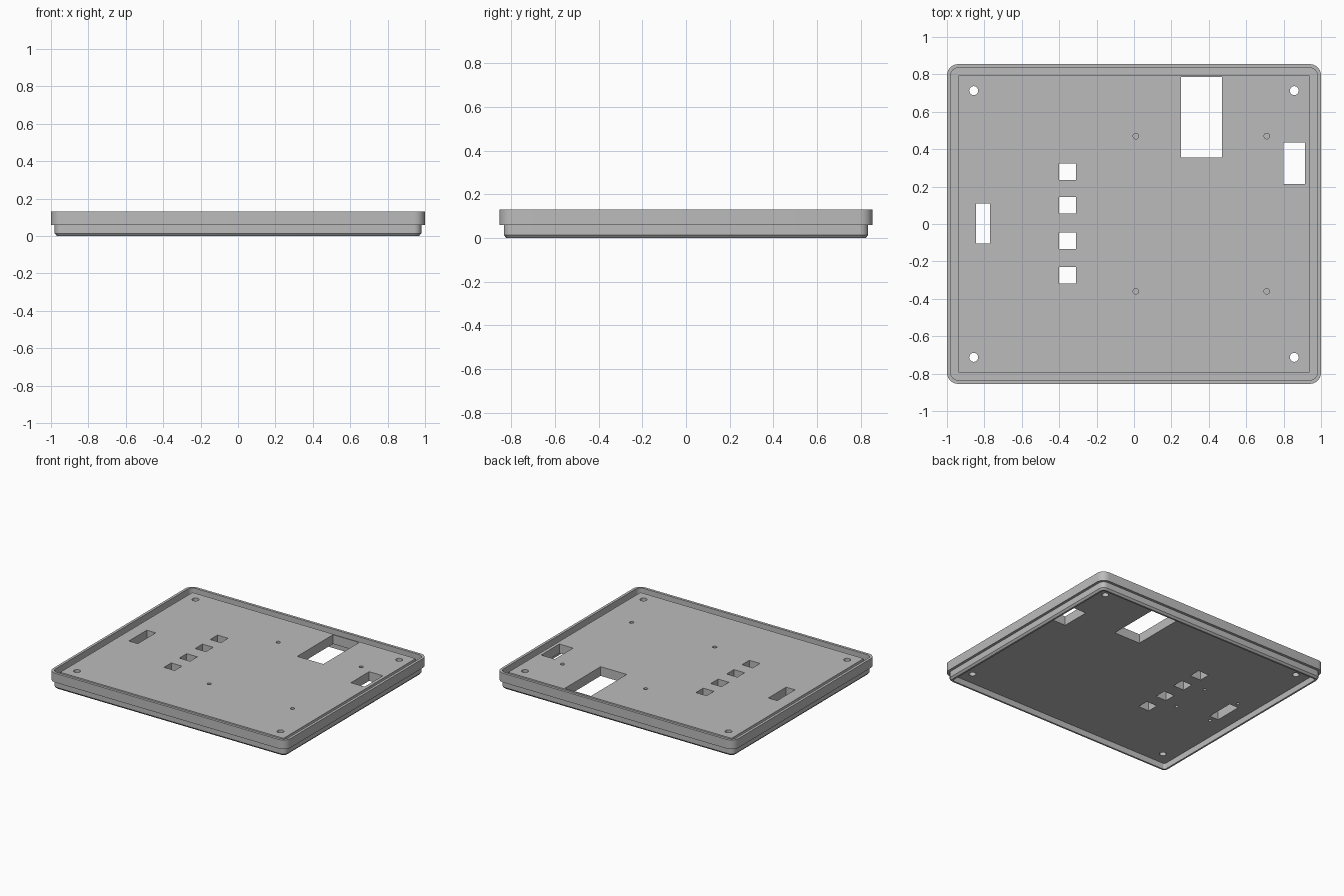
import bpy
import bmesh
from math import pi, cos, sin, radians

cube = bpy.data.objects.get("Cube")
if cube:
    bpy.data.objects.remove(cube)

HALF_X, HALF_Y, CORNER = 1.0, 0.855, 0.06
FLOOR_BOTTOM, FLOOR_TOP = 0.045, 0.115

grey = bpy.data.materials.new("plain grey")
grey.use_nodes = True
grey.diffuse_color = (0.5, 0.5, 0.5, 1)
grey.node_tree.nodes["Principled BSDF"].inputs["Base Color"].default_value = (0.5, 0.5, 0.5, 1)


def make_object(name, bm):
    bmesh.ops.recalc_face_normals(bm, faces=bm.faces)
    mesh = bpy.data.meshes.new(name)
    bm.to_mesh(mesh)
    bm.free()
    obj = bpy.data.objects.new(name, mesh)
    bpy.context.collection.objects.link(obj)
    obj.data.materials.append(grey)
    return obj


def rounded_ring(bm, inset, z, steps=6):
    """Rounded rectangle of vertices, inset from the outer outline."""
    r = max(CORNER - inset, 0.008)
    cx, cy = HALF_X - inset - r, HALF_Y - inset - r
    ring = []
    for quarter, (sx, sy) in enumerate([(1, 1), (-1, 1), (-1, -1), (1, -1)]):
        for i in range(steps + 1):
            a = (quarter + i / steps) * pi / 2
            ring.append(bm.verts.new((sx * cx + r * cos(a), sy * cy + r * sin(a), z)))
    return ring


def add_prism(bm, outline, z0, z1):
    low = [bm.verts.new((x, y, z0)) for x, y in outline]
    high = [bm.verts.new((x, y, z1)) for x, y in outline]
    bm.faces.new(low[::-1])
    bm.faces.new(high)
    for i in range(len(low)):
        j = (i + 1) % len(low)
        bm.faces.new((low[i], low[j], high[j], high[i]))


def add_box(bm, x0, x1, y0, y1):
    add_prism(bm, [(x0, y0), (x1, y0), (x1, y1), (x0, y1)], -0.1, 0.3)


def add_hole(bm, x, y, r, z0=-0.1, z1=0.3, sides=20):
    circle = [(x + r * cos(2 * pi * i / sides), y + r * sin(2 * pi * i / sides))
              for i in range(sides)]
    add_prism(bm, circle, z0, z1)


# Panel: floor, groove, raised lip, stepped side, chamfered skirt, recessed underside
profile = [(0.06, FLOOR_TOP), (0.06, 0.08), (0.02, 0.08), (0.02, 0.13),
           (0.0, 0.13), (0.0, 0.06), (0.02, 0.06), (0.02, 0.014),
           (0.032, 0.0), (0.045, 0.0), (0.045, FLOOR_BOTTOM)]
bm = bmesh.new()
rings = [rounded_ring(bm, inset, z) for inset, z in profile]
for a, b in zip(rings, rings[1:]):
    for i in range(len(a)):
        j = (i + 1) % len(a)
        bm.faces.new((a[i], a[j], b[j], b[i]))
bm.faces.new(rings[0])
bm.faces.new(rings[-1])
panel = make_object("enclosure_panel", bm)

# Cutters: windows, button openings, corner screw holes, blind mounting holes
bm = bmesh.new()
add_box(bm, 0.25, 0.47, 0.355, 0.785)
add_box(bm, 0.80, 0.915, 0.215, 0.435)
add_box(bm, -0.845, -0.77, -0.105, 0.11)
for y in (0.28, 0.1, -0.09, -0.275):
    add_box(bm, -0.40, -0.31, y - 0.044, y + 0.044)
for x in (-0.857, 0.857):
    for y in (-0.713, 0.713):
        add_hole(bm, x, y, 0.024)
for x in (0.01, 0.71):
    for y in (-0.36, 0.47):
        add_hole(bm, x, y, 0.015, z0=0.07)
for x in (-0.81, -0.51):
    for y in (-0.15, 0.15):
        add_hole(bm, x, y, 0.012, z1=0.085)
cutter = make_object("opening_cutter", bm)
cutter.hide_render = True

cut = panel.modifiers.new("openings", 'BOOLEAN')
cut.operation = 'DIFFERENCE'
cut.solver = 'EXACT'
cut.object = cutter
bpy.ops.object.select_all(action='DESELECT')
panel.select_set(True)
bpy.context.view_layer.objects.active = panel
bpy.ops.object.modifier_apply(modifier=cut.name)
bpy.data.objects.remove(cutter)

bpy.ops.object.shade_smooth_by_angle(angle=radians(30))
